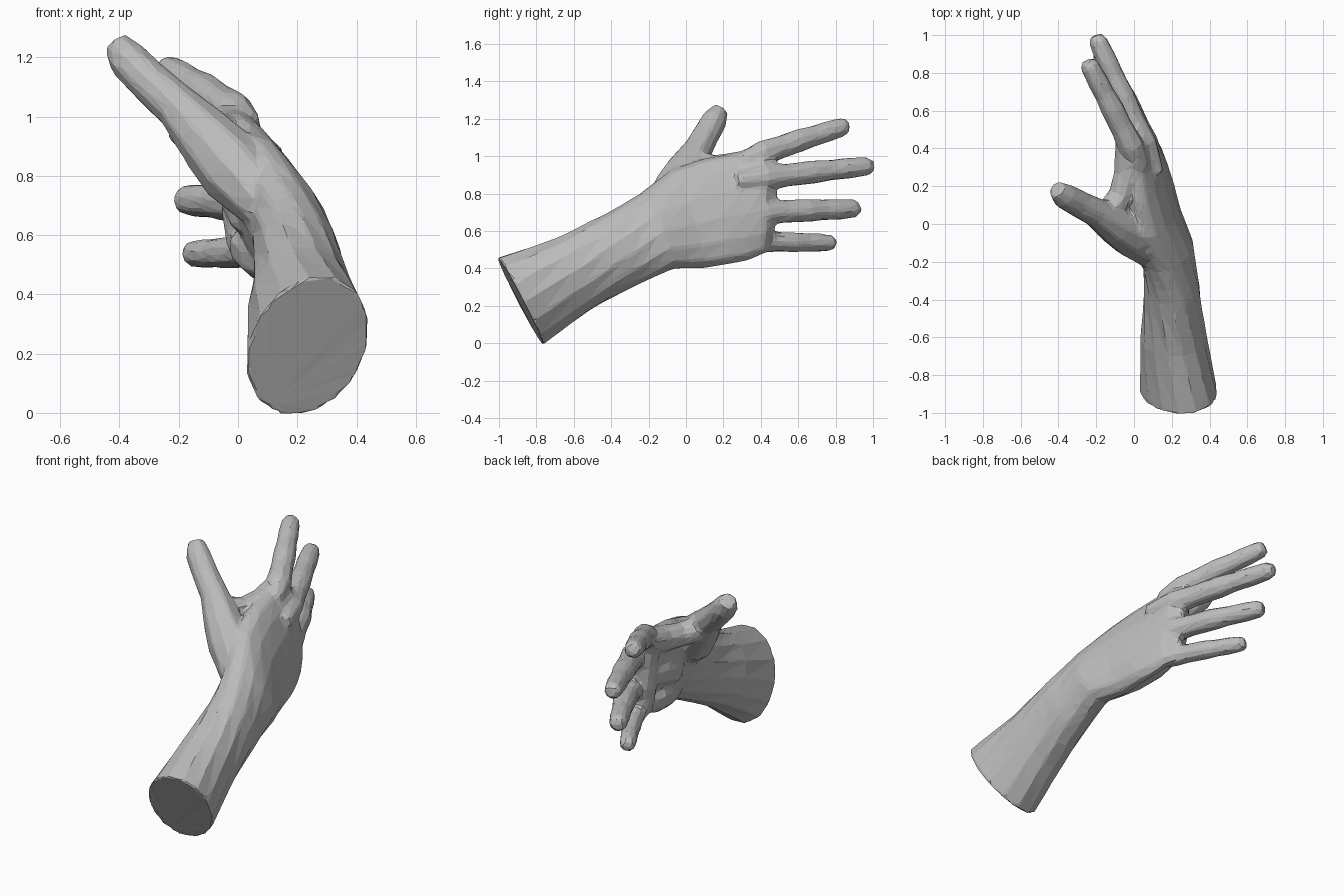
import bpy
import bmesh
from math import cos, sin, tau
from mathutils import Vector

if "Cube" in bpy.data.objects:
    bpy.data.objects.remove(bpy.data.objects["Cube"])

grey = bpy.data.materials.new("plain grey")
grey.use_nodes = True
grey.diffuse_color = (0.5, 0.5, 0.5, 1)
grey.node_tree.nodes["Principled BSDF"].inputs["Base Color"].default_value = (0.5, 0.5, 0.5, 1)


def loft(name, rings):
    """Skin a closed solid over a list of point rings."""
    bm = bmesh.new()
    loops = [[bm.verts.new(p) for p in ring] for ring in rings]
    n = len(loops[0])
    for a, b in zip(loops, loops[1:]):
        for i in range(n):
            j = (i + 1) % n
            bm.faces.new((a[i], a[j], b[j], b[i]))
    bm.faces.new(loops[0])
    bm.faces.new(loops[-1])
    bmesh.ops.recalc_face_normals(bm, faces=bm.faces)
    mesh = bpy.data.meshes.new(name)
    bm.to_mesh(mesh)
    bm.free()
    mesh.materials.append(grey)
    obj = bpy.data.objects.new(name, mesh)
    bpy.context.collection.objects.link(obj)
    return obj


def tangents(points):
    last = len(points) - 1
    return [(points[min(i + 1, last)] - points[max(i - 1, 0)]).normalized()
            for i in range(last + 1)]


def oval(centre, u, v, sides):
    return [centre + u * cos(tau * i / sides) + v * sin(tau * i / sides)
            for i in range(sides)]


def tube(name, path, sides=8):
    """Tapered tube through (x, y, z, radius) stations."""
    points = [Vector(p[:3]) for p in path]
    rings = []
    for c, t, p in zip(points, tangents(points), path):
        side = t.cross(Vector((0.3, 0, 1))).normalized()
        rings.append(oval(c, side.cross(t) * p[3], side * p[3], sides))
    return loft(name, rings)


# Forearm and palm: thumb-side edge, little-finger-side edge, half thickness
stations = [
    ((0.33, -1.00, 0.455), (0.14, -0.77, -0.005), 0.20),
    ((0.26, -0.70, 0.56), (0.16, -0.51, 0.18), 0.175),
    ((0.20, -0.42, 0.70), (0.20, -0.26, 0.31), 0.15),
    ((0.13, -0.25, 0.80), (0.23, -0.06, 0.40), 0.135),
    ((0.06, -0.08, 0.93), (0.18, 0.10, 0.40), 0.12),
    ((0.02, 0.09, 0.99), (0.16, 0.23, 0.42), 0.105),
    ((0.0, 0.27, 1.02), (0.13, 0.33, 0.44), 0.092),
    ((0.0, 0.40, 1.06), (0.10, 0.41, 0.47), 0.075),
    ((-0.03, 0.465, 1.06), (0.04, 0.45, 0.49), 0.055),
]
centres = [(Vector(a) + Vector(b)) / 2 for a, b, _ in stations]
rings = []
for c, t, (a, b, thick) in zip(centres, tangents(centres), stations):
    wide = (Vector(a) - Vector(b)) / 2
    rings.append(oval(c, wide, wide.cross(t).normalized() * thick, 14))
hand = loft("hand_and_forearm", rings)

# Fingers: knuckle, middle joint, tip, radius
fingers = {
    "index_finger": ((-0.015, 0.41, 1.015), (-0.115, 0.61, 1.085), (-0.25, 0.865, 1.165), 0.066),
    "middle_finger": ((0.055, 0.42, 0.885), (-0.06, 0.68, 0.915), (-0.205, 1.00, 0.95), 0.066),
    "ring_finger": ((0.065, 0.42, 0.70), (-0.04, 0.65, 0.71), (-0.19, 0.925, 0.72), 0.066),
    "little_finger": ((0.05, 0.40, 0.545), (-0.04, 0.58, 0.54), (-0.165, 0.795, 0.537), 0.058),
}
parts = []
for name, (knuckle, joint, tip, r) in fingers.items():
    k, j, t = Vector(knuckle), Vector(joint), Vector(tip)
    profile = [
        (k.lerp(j, -0.6), 0.6), (k, 1.1), (k.lerp(j, 0.5), 0.97), (j, 1.0),
        (j.lerp(t, 0.3), 0.87), (j.lerp(t, 0.55), 0.9),
        (j.lerp(t, 0.9), 0.8), (t, 0.52)]
    parts.append(tube(name, [(*p, r * s) for p, s in profile]))

# Thumb with its fleshy base
parts.append(tube("thumb", [
    (0.14, -0.22, 0.63, 0.06), (0.09, -0.135, 0.715, 0.105),
    (-0.01, -0.055, 0.82, 0.127), (-0.10, -0.005, 0.92, 0.108),
    (-0.20, 0.06, 1.03, 0.08), (-0.29, 0.105, 1.11, 0.074),
    (-0.37, 0.15, 1.19, 0.071), (-0.411, 0.183, 1.247, 0.047)], 9))

# Skin between thumb and index finger, heel and middle of the palm, finger pads
parts.append(tube("thumb_web", [
    (-0.14, 0.05, 0.96, 0.075), (-0.07, 0.15, 0.94, 0.07),
    (-0.035, 0.27, 0.95, 0.075), (-0.04, 0.42, 0.99, 0.065)]))
parts.append(tube("palm_heel", [
    (0.18, -0.15, 0.50, 0.05), (0.14, -0.03, 0.51, 0.085),
    (0.09, 0.10, 0.53, 0.09), (0.05, 0.24, 0.56, 0.085),
    (0.03, 0.40, 0.58, 0.05)]))
parts.append(tube("palm_middle", [
    (0.12, -0.05, 0.65, 0.08), (0.06, 0.10, 0.68, 0.10),
    (0.025, 0.25, 0.73, 0.09), (0.01, 0.38, 0.76, 0.06)]))
parts.append(tube("finger_pads", [
    (0.02, 0.38, 0.54, 0.055), (0.01, 0.38, 0.70, 0.07),
    (0.0, 0.38, 0.86, 0.07), (-0.03, 0.38, 0.98, 0.06)]))


def apply(kind, **settings):
    modifier = hand.modifiers.new(kind.lower(), kind)
    for key, value in settings.items():
        setattr(modifier, key, value)
    bpy.ops.object.modifier_apply(modifier=modifier.name)


# Merge everything into one skin
bpy.context.view_layer.objects.active = hand
for part in parts:
    part.hide_render = True
    apply('BOOLEAN', operation='UNION', solver='EXACT', object=part)
    bpy.data.objects.remove(part)

# Blend the joins of the hand, keep the cut end crisp, reduce to low-poly facets
apply('REMESH', mode='VOXEL', voxel_size=0.013)
soft = hand.vertex_groups.new(name="soft_skin")
soft.add([v.index for v in hand.data.vertices if v.co.y > -0.5], 1.0, 'REPLACE')
apply('SMOOTH', factor=0.5, iterations=8, vertex_group=soft.name)
apply('DECIMATE', ratio=0.05)
hand.data.polygons.foreach_set("use_smooth", [False] * len(hand.data.polygons))
